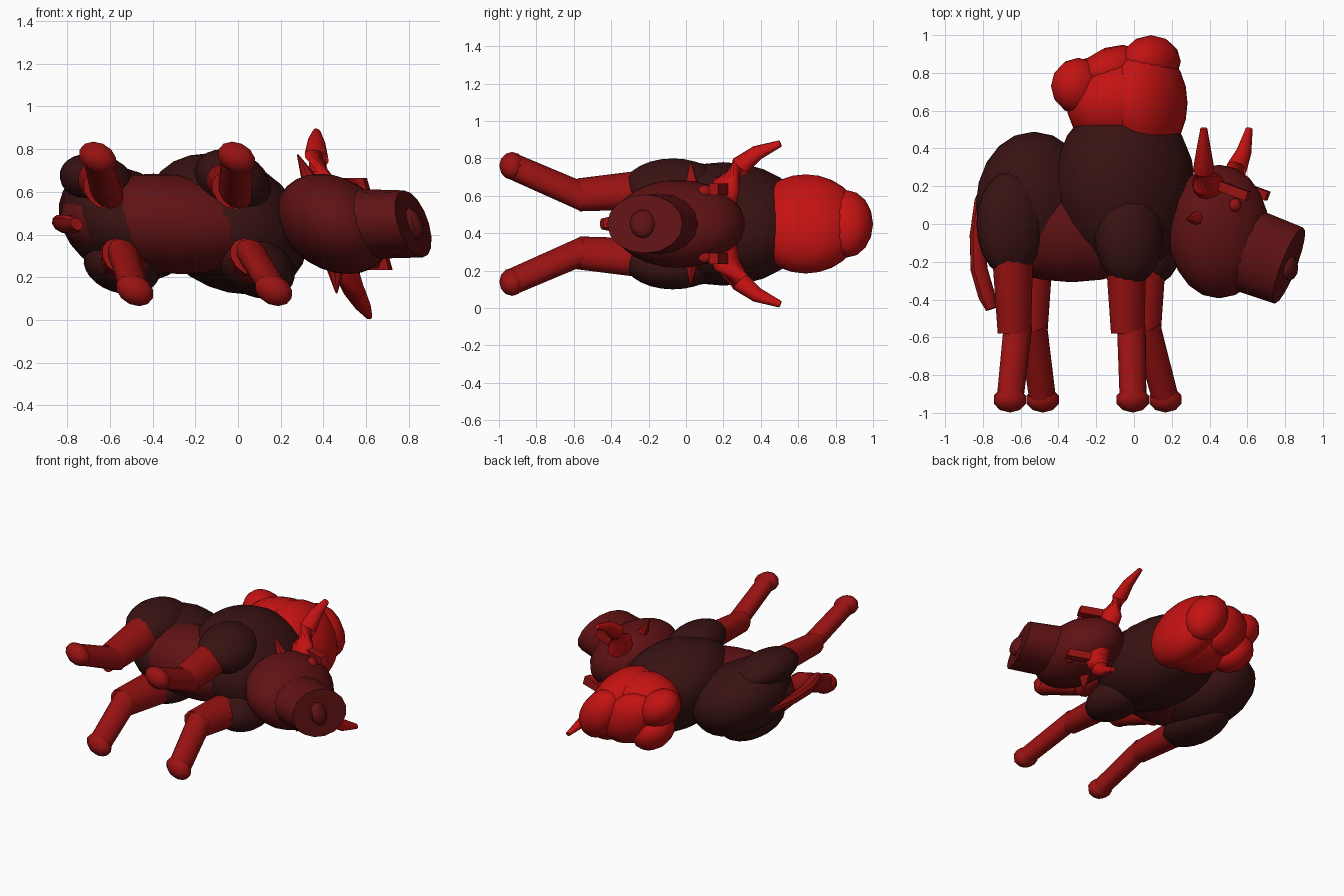
import bpy, bmesh, math
from mathutils import Vector, Matrix

if "Cube" in bpy.data.objects:
    bpy.data.objects.remove(bpy.data.objects["Cube"])

MID = 0.45
# The body plan mirrors across its mid plane, then leans along x
LEAN = Matrix(((1, 0, -0.28, 0), (0, 1, 0, 0), (0, 0, 1, MID), (0, 0, 0, 1)))


def material(name, color):
    m = bpy.data.materials.new(name)
    m.use_nodes = True
    m.diffuse_color = (*color, 1)
    m.node_tree.nodes["Principled BSDF"].inputs["Base Color"].default_value = (*color, 1)
    return m


dark = material("dark brown", (0.04, 0.006, 0.006))
maroon = material("maroon", (0.115, 0.006, 0.007))
red = material("deep red", (0.32, 0.006, 0.006))
bright = material("bright red", (0.55, 0.006, 0.006))


def finish(bm, name, mat, matrix=Matrix()):
    bmesh.ops.transform(bm, matrix=LEAN @ matrix, verts=bm.verts)
    bmesh.ops.recalc_face_normals(bm, faces=bm.faces)
    me = bpy.data.meshes.new(name)
    bm.to_mesh(me)
    bm.free()
    me.materials.append(mat)
    ob = bpy.data.objects.new(name, me)
    bpy.context.collection.objects.link(ob)
    bpy.ops.object.select_all(action='DESELECT')
    ob.select_set(True)
    bpy.context.view_layer.objects.active = ob
    bpy.ops.object.shade_smooth_by_angle(angle=math.radians(40))
    return ob


def ellipsoid(name, mat, center, radii, turn=0, seg=20):
    bm = bmesh.new()
    bmesh.ops.create_uvsphere(bm, u_segments=seg, v_segments=seg * 2 // 3, radius=1)
    m = Matrix.Translation(center) @ Matrix.Rotation(math.radians(turn), 4, 'Z')
    finish(bm, name, mat, m @ Matrix.Diagonal((*radii, 1)))


def tube(name, mat, points, radii, sides=12, squash=1):
    bm = bmesh.new()
    pts = [Vector(p) for p in points]
    rings = []
    for i, (p, r) in enumerate(zip(pts, radii)):
        t = (pts[min(i + 1, len(pts) - 1)] - pts[max(i - 1, 0)]).normalized()
        ref = Vector((0, 0, 1)) if abs(t.z) < 0.8 else Vector((1, 0, 0))
        u = t.cross(ref).normalized()
        v = t.cross(u)
        angles = [2 * math.pi * k / sides for k in range(sides)]
        rings.append([bm.verts.new(p + r * (u * math.cos(a) + v * math.sin(a))) for a in angles])
    for a, b in zip(rings, rings[1:]):
        for k in range(sides):
            j = (k + 1) % sides
            bm.faces.new((a[k], a[j], b[j], b[k]))
    bm.faces.new(rings[0])
    bm.faces.new(rings[-1])
    finish(bm, name, mat, Matrix.Diagonal((1, 1, squash, 1)))


# Trunk
ellipsoid("torso", maroon, (-0.33, -0.03, 0), (0.50, 0.28, 0.235))
ellipsoid("rump", dark, (-0.53, 0.10, 0), (0.30, 0.39, 0.27))
ellipsoid("chest", dark, (-0.05, 0.20, 0), (0.365, 0.46, 0.33))

# Hump with tufts
ellipsoid("hump", bright, (-0.04, 0.64, 0), (0.31, 0.25, 0.26), 10)
ellipsoid("hump_front", bright, (0.07, 0.64, 0), (0.20, 0.30, 0.265))
ellipsoid("hump_crown", bright, (0.09, 0.86, 0), (0.15, 0.14, 0.18), seg=12)
ellipsoid("hump_middle", bright, (-0.11, 0.81, 0), (0.19, 0.13, 0.19), 20, seg=12)
for s, side in ((1, "right"), (-1, "left")):
    ellipsoid("hump_tuft_" + side, bright, (-0.27, 0.73, 0.09 * s), (0.14, 0.15, 0.14), seg=12)

# Head
ellipsoid("head", maroon, (0.45, -0.04, 0), (0.26, 0.355, 0.235))
tube("snout", maroon, [(0.50, -0.10, 0), (0.63, -0.15, 0), (0.82, -0.22, 0)],
     [0.23, 0.222, 0.215], 16, 0.73)
ellipsoid("nose", maroon, (0.82, -0.23, 0), (0.045, 0.07, 0.075), seg=12)

# Tail
tube("tail", red, [(-0.74, 0.28, 0), (-0.81, 0.12, 0), (-0.83, -0.06, 0),
                   (-0.82, -0.24, 0), (-0.78, -0.38, 0), (-0.755, -0.45, 0)],
     [0.03, 0.035, 0.04, 0.045, 0.045, 0.03], 10)

for s, side in ((1, "right"), (-1, "left")):
    # Thighs and legs
    ellipsoid("thigh_" + side, dark, (-0.60, 0.0, 0.20 * s), (0.175, 0.28, 0.13))
    ellipsoid("shoulder_" + side, dark, (0.03, -0.07, 0.20 * s), (0.175, 0.26, 0.15))
    for pos, knee, foot in (("hind", -0.59, -0.57), ("front", 0.01, 0.08)):
        tag = pos + "_" + side
        tube("upper_leg_" + tag, red, [(knee, -0.12, 0.19 * s), (knee, -0.575, 0.155 * s)],
             [0.11, 0.088])
        tube("lower_leg_" + tag, red, [(knee + 0.015, -0.54, 0.14 * s), (foot, -0.92, 0.305 * s)],
             [0.075, 0.07])
        ellipsoid("hoof_" + tag, red, (foot, -0.93, 0.31 * s), (0.09, 0.068, 0.075), seg=10)

    # Horns, ears, eyes and brows
    tube("horn_" + side, bright,
         [(0.44, 0.19, 0.13 * s), (0.44, 0.22, 0.21 * s), (0.455, 0.29, 0.31 * s),
          (0.475, 0.38, 0.38 * s), (0.49, 0.505, 0.43 * s)],
         [0.085, 0.075, 0.055, 0.04, 0.018])
    tube("ear_" + side, red, [(0.40, 0.03, 0.18 * s), (0.37, 0.025, 0.325 * s)], [0.05, 0.004], 8)
    ellipsoid("eye_" + side, red, (0.585, 0.10, 0.175 * s), (0.032, 0.038, 0.035), seg=10)
    bm = bmesh.new()
    bmesh.ops.create_cube(bm, size=1)
    finish(bm, "brow_" + side, red, Matrix.Translation((0.58, 0.175, 0.185 * s))
           @ Matrix.Rotation(math.radians(-20), 4, 'Z') @ Matrix.Diagonal((0.16, 0.05, 0.06, 1)))
